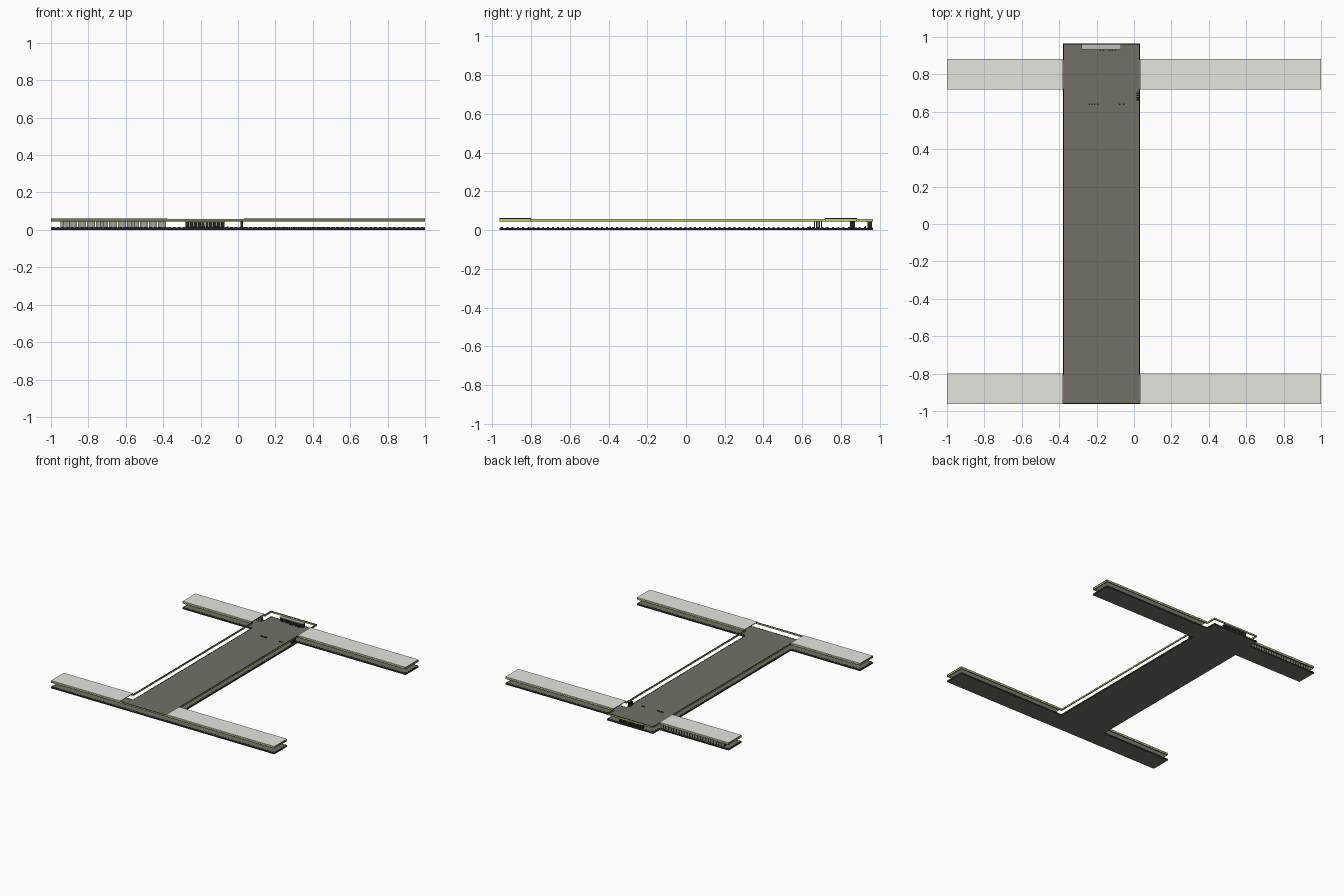
import bpy, bmesh
from mathutils import Vector

cube = bpy.data.objects.get("Cube")
if cube:
    bpy.data.objects.remove(cube, do_unlink=True)


def material(name, rgb):
    m = bpy.data.materials.new(name)
    m.use_nodes = True
    colour = (*rgb, 1)
    m.diffuse_color = colour
    m.node_tree.nodes["Principled BSDF"].inputs["Base Color"].default_value = colour
    return m


STONE = material("floor grey", (0.175, 0.163, 0.14))
DARK = material("charcoal", (0.02, 0.02, 0.018))
LIGHT = material("roof grey", (0.78, 0.79, 0.74))
LIME = material("rail lime", (0.55, 0.6, 0.15))
STEEL = material("locker grey", (0.32, 0.32, 0.3))
PALE = material("counter grey", (0.52, 0.52, 0.5))


def finish(name, bm, mats, rule=None):
    mesh = bpy.data.meshes.new(name)
    bmesh.ops.recalc_face_normals(bm, faces=bm.faces)
    if rule:
        for f in bm.faces:
            f.material_index = rule(f)
    bm.to_mesh(mesh)
    bm.free()
    for m in mats:
        mesh.materials.append(m)
    obj = bpy.data.objects.new(name, mesh)
    bpy.context.collection.objects.link(obj)


def boxes(name, spans, mats, rule=None):
    bm = bmesh.new()
    for lo, hi in spans:
        lo, hi = Vector(lo), Vector(hi)
        for v in bmesh.ops.create_cube(bm, size=1)["verts"]:
            v.co = (lo + hi) / 2 + v.co * (hi - lo)
    finish(name, bm, mats, rule)


def dark_ends(f):
    return int(abs(f.normal.x) > 0.5)


# Main plan dimensions
LEFT, RIGHT = -0.38, 0.032
FRONT, BACK = -0.963, 0.965
ARMS = {"front": (FRONT, -0.80), "back": (0.718, 0.882)}
FLOOR, RAIL_LOW, RAIL_HIGH, ROOF = 0.012, 0.045, 0.058, 0.063

# H-shaped outline, anticlockwise from the front right corner
f0, f1 = ARMS["front"]
b0, b1 = ARMS["back"]
outline = [(-1, f0), (1, f0), (1, f1), (RIGHT, f1), (RIGHT, b0), (1, b0),
           (1, b1), (RIGHT, b1), (RIGHT, BACK), (LEFT, BACK), (LEFT, b1),
           (-1, b1), (-1, b0), (LEFT, b0), (LEFT, f1), (-1, f1)]
edges = [(Vector(p), Vector(q)) for p, q in zip(outline, outline[1:] + outline[:1])]

# Floor slab with dark sides
bm = bmesh.new()
base = bm.faces.new([bm.verts.new((x, y, 0)) for x, y in outline])
top = bmesh.ops.extrude_face_region(bm, geom=[base])["geom"]
for v in top:
    if isinstance(v, bmesh.types.BMVert):
        v.co.z = FLOOR
finish("floor_slab", bm, [STONE, DARK], lambda f: int(abs(f.normal.z) < 0.5))

# Raised rail with mitred corners: two lime bands between dark trims
WIDTH = 0.006
LEVELS = [RAIL_LOW, 0.0463, 0.051, 0.052, 0.0567, RAIL_HIGH]
section = [(0, z) for z in LEVELS] + [(WIDTH, z) for z in reversed(LEVELS)]
bm = bmesh.new()
loops = []
for inset, z in section:
    loop = []
    for i, (p, q) in enumerate(edges):
        a = (p - edges[i - 1][0]).normalized()
        b = (q - p).normalized()
        c = p + inset * Vector((-a.y - b.y, a.x + b.x))
        loop.append(bm.verts.new((c.x, c.y, z)))
    loops.append(loop)
for k, r in enumerate(loops):
    s = loops[(k + 1) % len(loops)]
    for i in range(len(r)):
        j = (i + 1) % len(r)
        bm.faces.new((r[i], r[j], s[j], s[i]))
finish("edge_rail", bm, [DARK, LIME],
       lambda f: int(abs(f.normal.z) < 0.5 and f.calc_area() > 0.003 * f.calc_perimeter() / 2
                     or abs(f.normal.z) < 0.5 and
                     max(v.co.z for v in f.verts) - min(v.co.z for v in f.verts) > 0.003))

# Small studs along the floor edge
studs = []
for a, b in edges:
    d = (b - a).normalized()
    inward = Vector((-d.y, d.x)) * 0.004
    half = Vector((abs(d.x) * 0.003 + 0.002, abs(d.y) * 0.003 + 0.002))
    count = int((b - a).length / 0.025)
    for k in range(count):
        c = a.lerp(b, (k + 0.5) / count) + inward
        studs.append(((*(c - half), FLOOR), (*(c + half), FLOOR + 0.003)))
boxes("edge_studs", studs, [DARK])

# Flat roofs over the four arms, dark on the ends
for side, (y0, y1) in ARMS.items():
    for name, x0, x1 in (("right", -1, LEFT), ("left", RIGHT, 1)):
        boxes(f"{side}_{name}_roof", [((x0, y0, RAIL_HIGH), (x1, y1, ROOF))],
              [LIGHT, DARK], dark_ends)

# Row of lockers under the back right arm
lockers = []
for k in range(24):
    x = -0.95 + k * 0.0237
    lockers.append(((x, 0.847, FLOOR), (x + 0.019, 0.873, RAIL_LOW)))
boxes("lockers", lockers, [STEEL, DARK], dark_ends)

# Counter at the back: dark cabinets under a pale top
cabinets = []
for k in range(10):
    x = -0.28 + k * 0.021
    cabinets.append(((x, 0.937, FLOOR), (x + 0.018, 0.959, 0.041)))
boxes("counter_cabinets", cabinets, [DARK])
boxes("counter_top", [((-0.282, 0.933, 0.041), (-0.07, 0.961, 0.044))], [PALE])
boxes("counter_stools", [((x - 0.004, 0.924, FLOOR), (x + 0.004, 0.93, 0.02))
                         for x in (-0.18, -0.165, -0.13, -0.115, -0.1)], [DARK])

# Low floor blocks in two short rows
blocks = [-0.24, -0.225, -0.21, -0.195, -0.075, -0.055]
boxes("floor_blocks", [((x - 0.004, 0.636, FLOOR), (x + 0.004, 0.645, 0.018))
                       for x in blocks], [DARK])

# Gate posts beside the back left arm
boxes("gate_posts", [((0.014, y, FLOOR), (0.026, y + 0.007, RAIL_LOW))
                     for y in (0.66, 0.672, 0.684, 0.696)], [DARK])
